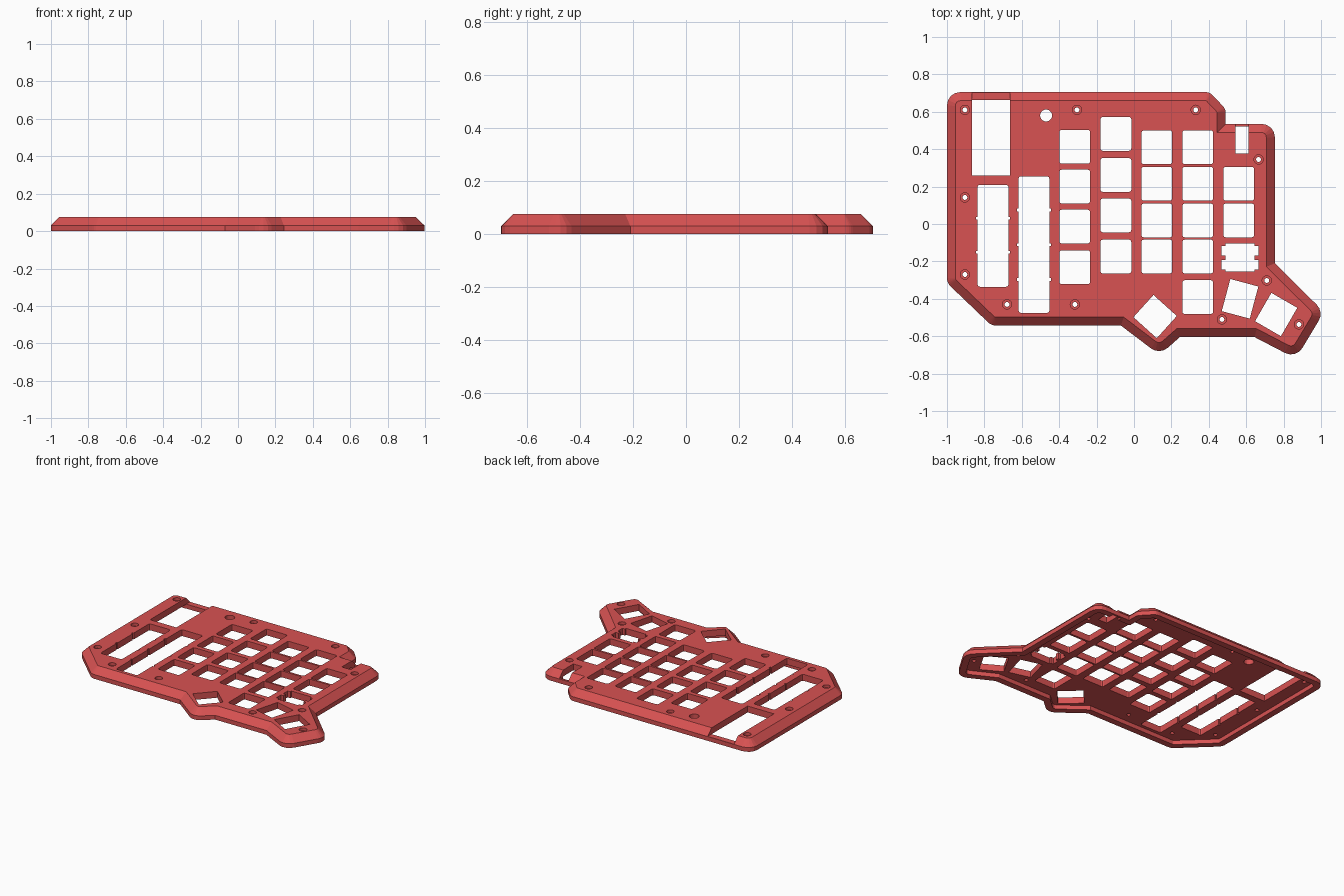
import bpy, bmesh, math
from mathutils import Vector

if "Cube" in bpy.data.objects:
    bpy.data.objects.remove(bpy.data.objects["Cube"])

TOP, MID, RIM = 0.075, 0.03, 0.045


def fillet(corners, segs=4):
    """Round the corners (x, y, radius) of a closed polygon."""
    out = []
    n = len(corners)
    for i, (x, y, r) in enumerate(corners):
        p = Vector((x, y))
        if r == 0:
            out.append(p)
            continue
        a = (Vector(corners[i - 1][:2]) - p).normalized()
        b = (Vector(corners[(i + 1) % n][:2]) - p).normalized()
        half = a.angle(b) / 2
        c = p + (a + b).normalized() * (r / math.sin(half))
        s = p + a * (r / math.tan(half)) - c
        e = p + b * (r / math.tan(half)) - c
        for k in range(segs + 1):
            d = s.lerp(e, k / segs)
            # spherical step along the arc
            t = k / segs
            w = s.angle(e)
            d = (s * math.sin((1 - t) * w) + e * math.sin(t * w)) / math.sin(w)
            out.append(c + d)
    return out


def inset(pts, d):
    """Move a counter-clockwise outline inwards by d."""
    out = []
    n = len(pts)
    for i, p in enumerate(pts):
        u = (p - pts[i - 1]).normalized()
        v = (pts[(i + 1) % n] - p).normalized()
        n1, n2 = Vector((-u.y, u.x)), Vector((-v.y, v.x))
        out.append(p + (n1 + n2) * (d / (1 + n1.dot(n2))))
    return out


def loft(bm, rings):
    """Closed solid through a list of (outline, z)."""
    loops = [[bm.verts.new((p.x, p.y, z)) for p in pts] for pts, z in rings]
    n = len(loops[0])
    for a, b in zip(loops, loops[1:]):
        for i in range(n):
            j = (i + 1) % n
            bm.faces.new((a[i], a[j], b[j], b[i]))
    bm.faces.new(loops[0][::-1])
    bm.faces.new(loops[-1])


def rect(x, y, w, h, rot=0, r=0.0):
    pts = fillet([(-w / 2, -h / 2, r), (w / 2, -h / 2, r), (w / 2, h / 2, r), (-w / 2, h / 2, r)], 2)
    c, s = math.cos(math.radians(rot)), math.sin(math.radians(rot))
    return [Vector((x + p.x * c - p.y * s, y + p.x * s + p.y * c)) for p in pts]


def circle(x, y, r, n=20):
    return [Vector((x + r * math.cos(math.tau * i / n), y + r * math.sin(math.tau * i / n))) for i in range(n)]


def make(name, bm):
    bmesh.ops.recalc_face_normals(bm, faces=bm.faces[:])
    me = bpy.data.meshes.new(name)
    bm.to_mesh(me)
    bm.free()
    ob = bpy.data.objects.new(name, me)
    bpy.context.collection.objects.link(ob)
    return ob


# Case shell: upright rim, chamfered top, hollow underside
outline = fillet([
    (-1, 0.705, 0.07), (-1, -0.315, 0.06), (-0.762, -0.543, 0.06), (-0.07, -0.543, 0),
    (0.137, -0.70, 0.07), (0.245, -0.605, 0), (0.645, -0.605, 0), (0.866, -0.72, 0.07),
    (1.016, -0.47, 0.07), (0.753, -0.21, 0), (0.753, 0.535, 0.07), (0.49, 0.535, 0),
    (0.49, 0.615, 0.05), (0.405, 0.705, 0.05)])
inner = inset(outline, RIM)
bm = bmesh.new()
loft(bm, [(inner, MID), (inner, 0), (outline, 0), (outline, MID), (inner, TOP)])
case = make("keyboard_case", bm)

# Through cutters: key openings
holes = bmesh.new()


def through(bm, pts, z0=-0.05, z1=0.15):
    loft(bm, [(pts, z0), (pts, z1)])


columns = [
    (-0.317, [0.413, 0.200, -0.014, -0.231]),
    (-0.097, [0.482, 0.262, 0.046, -0.174]),
    (0.122, [0.410, 0.215, 0.019, -0.174]),
    (0.341, [0.410, 0.215, 0.019, -0.174, -0.391]),
    (0.560, [0.215, 0.019])]
for x, ys in columns:
    for y in ys:
        through(holes, rect(x, y, 0.165, 0.181, 0, 0.012))
through(holes, rect(0.567, -0.18, 0.155, 0.15))
for x, y, w, h, rot in [(0.113, -0.495, 0.168, 0.16, -42), (0.567, -0.40, 0.155, 0.178, -15),
                        (0.760, -0.484, 0.16, 0.175, -30)]:
    through(holes, rect(x, y, w, h, rot))
# Long key slots, controller opening, socket opening, round button hole
through(holes, rect(-0.754, -0.063, 0.165, 0.545, 0, 0.012))
through(holes, rect(-0.535, -0.11, 0.165, 0.73, 0, 0.012))
through(holes, rect(-0.7645, 0.461, 0.205, 0.402))
through(holes, rect(0.5785, 0.4485, 0.07, 0.143))
through(holes, circle(-0.47, 0.58, 0.032))
# Screw holes with counterbore
for x, y in [(-0.904, 0.61), (-0.305, 0.61), (0.33, 0.61), (0.666, 0.345), (-0.904, 0.142), (-0.904, -0.27),
             (-0.679, -0.43), (-0.316, -0.43), (0.47, -0.51), (0.71, -0.302), (0.882, -0.537)]:
    small, big = circle(x, y, 0.013), circle(x, y, 0.025)
    loft(holes, [(small, -0.05), (small, 0.055), (big, 0.055), (big, 0.15)])
holes = make("hole_cutter", holes)

# Side nicks in the slots, side steps of one key, port notches in the rim
nicks = bmesh.new()
for x, ys in [(-0.754, [0.03, -0.152]), (-0.535, [0.075, -0.11, -0.297])]:
    for y in ys:
        through(nicks, rect(x, y, 0.183, 0.014))
for y in (-0.143, -0.217):
    through(nicks, rect(0.567, y, 0.196, 0.05))
through(nicks, rect(-0.7645, 0.68, 0.205, 0.16), MID + 0.001)
through(nicks, rect(0.5785, 0.52, 0.07, 0.12), MID + 0.001)
nicks = make("notch_cutter", nicks)

bpy.context.view_layer.objects.active = case
for cutter in (holes, nicks):
    cutter.hide_render = True
    m = case.modifiers.new("cut", 'BOOLEAN')
    m.operation = 'DIFFERENCE'
    m.solver = 'EXACT'
    m.object = cutter
    bpy.ops.object.modifier_apply(modifier=m.name)
    bpy.data.objects.remove(cutter)

red = bpy.data.materials.new("red plastic")
red.diffuse_color = (0.69, 0.085, 0.085, 1)
red.use_nodes = True
red.node_tree.nodes["Principled BSDF"].inputs["Base Color"].default_value = red.diffuse_color
case.data.materials.clear()
case.data.materials.append(red)
